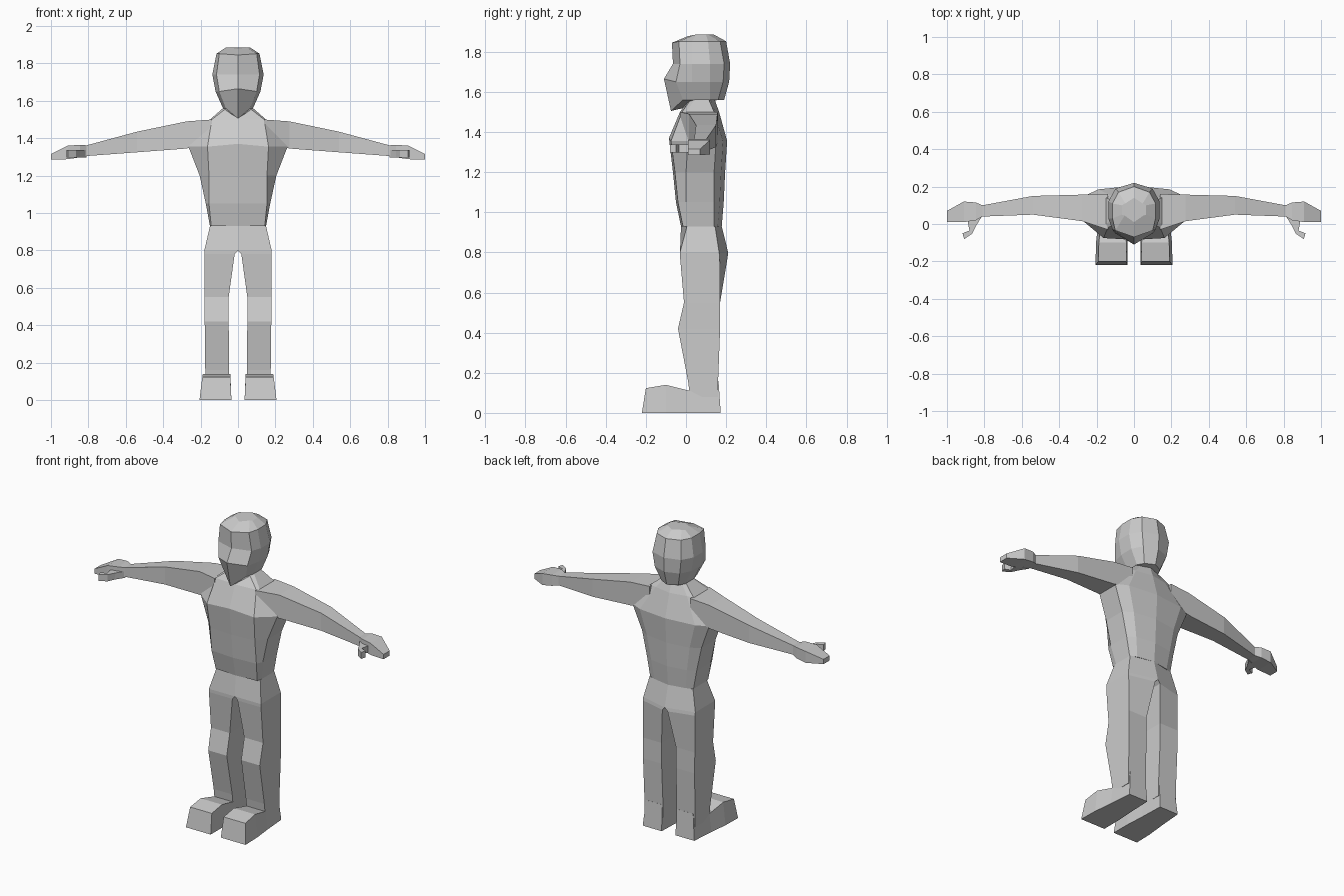
import bpy, bmesh


def loft(name, rings, mirror=False):
    """Skin a closed surface through point rings, capped at both ends."""
    bm = bmesh.new()
    loops = [[bm.verts.new(p) for p in ring] for ring in rings]
    n = len(loops[0])
    for a, b in zip(loops, loops[1:]):
        for i in range(n):
            j = (i + 1) % n
            bm.faces.new((a[i], a[j], b[j], b[i]))
    bm.faces.new(loops[0])
    bm.faces.new(loops[-1][::-1])
    bmesh.ops.recalc_face_normals(bm, faces=bm.faces)
    me = bpy.data.meshes.new(name)
    bm.to_mesh(me)
    bm.free()
    ob = bpy.data.objects.new(name, me)
    bpy.context.collection.objects.link(ob)
    if mirror:
        mod = ob.modifiers.new("mirror", 'MIRROR')
        mod.use_mirror_merge = False
    return ob


def body_ring(hx, fx, yf, yb, zf, z, s0, s1, front_drop, back_drop):
    """Symmetric ten-sided section: side width hx, front corner width fx."""
    half = [(fx, yf + front_drop, z), (hx, s0, z), (hx, s1, z),
            (0.72 * hx, yb - back_drop, z)]
    other = [(-x, y, h) for x, y, h in reversed(half)]
    return [(0, yf, zf)] + half + [(0, yb, z)] + other


# Head: crown, brow, nose, chin
head = [
    (0.065, 0.05, 0.01, 0.14, 1.878, 1.885, 0.05, 0.10),
    (0.115, 0.10, -0.07, 0.20, 1.845, 1.852, 0.03, 0.11),
    (0.137, 0.115, -0.065, 0.22, 1.74, 1.74, 0.03, 0.12),
    (0.12, 0.10, -0.11, 0.215, 1.665, 1.65, 0.03, 0.12),
    (0.08, 0.065, -0.075, 0.19, 1.505, 1.56, 0.04, 0.12),
]
loft("head", [body_ring(*r, 0.035 if i < 3 else 0.06, 0.03)
              for i, r in enumerate(head)])

# Torso: neck, shoulders, chest, ribs, belly, waist
torso = [
    (0.07, 0.05, 0.02, 0.14, 1.57, 1.57, 0.05, 0.11),
    (0.15, 0.14, -0.03, 0.165, 1.50, 1.50, 0.0, 0.14),
    (0.265, 0.163, -0.085, 0.205, 1.37, 1.355, 0.01, 0.15),
    (0.205, 0.155, -0.065, 0.195, 1.20, 1.20, 0.0, 0.14),
    (0.172, 0.155, -0.05, 0.188, 1.05, 1.05, 0.0, 0.14),
    (0.15, 0.143, -0.025, 0.178, 0.93, 0.93, 0.02, 0.14),
]
loft("torso", [body_ring(*r, 0.01, 0.02) for r in torso])

# Arms and hands: x, front y, back y, bottom z, top z
arm = [
    (0.14, -0.03, 0.16, 1.38, 1.50),
    (0.275, 0.015, 0.157, 1.345, 1.49),
    (0.54, 0.05, 0.15, 1.325, 1.435),
    (0.81, 0.04, 0.10, 1.305, 1.362),
    (0.845, 0.02, 0.115, 1.298, 1.365),
    (0.91, 0.01, 0.12, 1.288, 1.36),
    (1.0, 0.01, 0.07, 1.285, 1.315),
]
loft("arm", [[(x, y0, z0), (x, y1, z0), (x, y1, z1), (x, y0, z1)]
             for x, y0, y1, z0, z1 in arm], True)

# Thumbs
thumb = [(0.81, 0.045), (0.89, 0.02), (0.88, -0.035), (0.917, -0.05),
         (0.908, -0.08), (0.865, -0.052), (0.845, -0.01)]
loft("thumb", [[(x, y, z) for x, y in thumb] for z in (1.297, 1.338)], True)

# Legs: z, inner x, outer x, inner front y, outer front y, outer back y, inner back y
leg = [
    (0.93, 0.0, 0.15, -0.025, 0.005, 0.145, 0.178),
    (0.80, 0.0, 0.18, -0.03, -0.03, 0.165, 0.21),
    (0.78, 0.018, 0.18, -0.03, -0.03, 0.168, 0.208),
    (0.55, 0.05, 0.18, -0.01, -0.01, 0.17, 0.17),
    (0.42, 0.05, 0.178, -0.04, -0.04, 0.17, 0.17),
    (0.16, 0.047, 0.175, 0.01, 0.01, 0.16, 0.16),
    (0.08, 0.047, 0.175, 0.02, 0.02, 0.16, 0.16),
]
loft("leg", [[(a, f0, z), (b, f1, z), (b, b1, z), (a, b0, z)]
             for z, a, b, f0, f1, b1, b0 in leg], True)

# Feet: bottom y, top y, top z, inner x, outer x
foot = [
    (0.173, 0.162, 0.16, 0.047, 0.178),
    (0.02, 0.02, 0.11, 0.042, 0.19),
    (-0.10, -0.10, 0.14, 0.035, 0.203),
    (-0.22, -0.20, 0.123, 0.035, 0.206),
]
loft("foot", [[(a, y, 0), (b, y, 0), (b - 0.015, yt, zt), (a + 0.006, yt, zt)]
              for y, yt, zt, a, b in foot], True)
